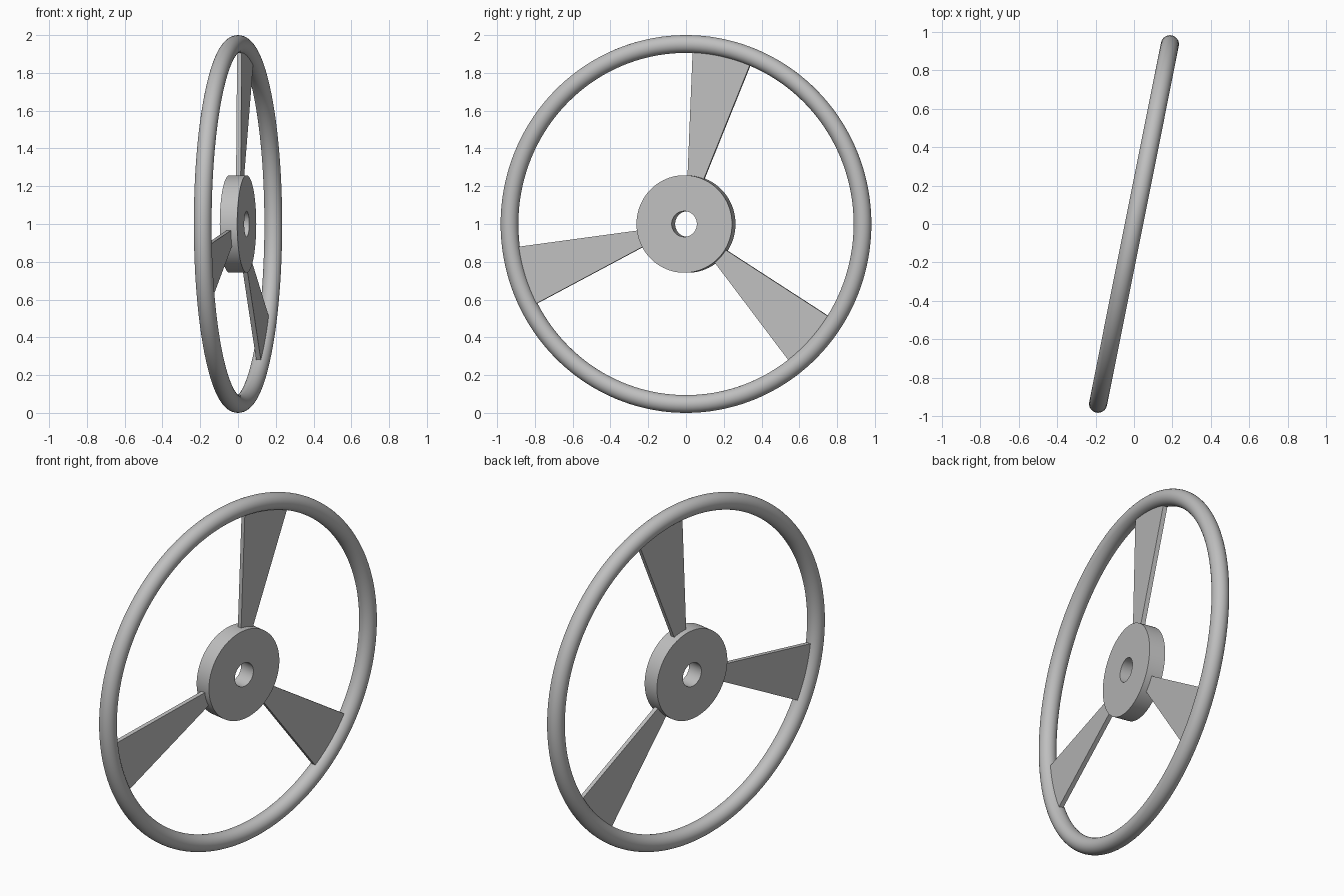
import bpy, bmesh
from math import sin, cos, tau, radians

default = bpy.data.objects.get("Cube")
if default:
    bpy.data.objects.remove(default, do_unlink=True)

# Single plain grey
grey = bpy.data.materials.new("plain grey")
grey.use_nodes = True
grey.diffuse_color = (0.52, 0.52, 0.52, 1)
grey.node_tree.nodes["Principled BSDF"].inputs["Base Color"].default_value = (0.52, 0.52, 0.52, 1)

TILT = radians(11.3)     # turn of the whole wheel about the vertical
RIM_R, TUBE_R = 0.953, 0.047
HUB_R, BORE_R = 0.258, 0.068


def sweep(name, profile, start, end, steps):
    """Sweep a closed (axial, radius) profile about the wheel axis, from upright."""
    closed = abs(end - start - tau) < 1e-6
    bm = bmesh.new()
    rings = []
    for i in range(steps if closed else steps + 1):
        a = start + (end - start) * i / steps
        rings.append([bm.verts.new((x, r * sin(a), r * cos(a))) for x, r in profile])
    n = len(profile)
    for i in range(steps):
        p, q = rings[i], rings[(i + 1) % len(rings)]
        for j in range(n):
            k = (j + 1) % n
            bm.faces.new((p[j], p[k], q[k], q[j]))
    if not closed:
        bm.faces.new(rings[0])
        bm.faces.new(rings[-1])
    bmesh.ops.recalc_face_normals(bm, faces=bm.faces)
    mesh = bpy.data.meshes.new(name)
    bm.to_mesh(mesh)
    bm.free()
    mesh.materials.append(grey)
    obj = bpy.data.objects.new(name, mesh)
    bpy.context.collection.objects.link(obj)
    obj.location.z = 1
    obj.rotation_euler.z = -TILT
    bpy.ops.object.select_all(action='DESELECT')
    obj.select_set(True)
    bpy.context.view_layer.objects.active = obj
    bpy.ops.object.shade_smooth_by_angle(angle=radians(30))
    return obj


def box_profile(half, inner, outer):
    return [(-half, inner), (half, inner), (half, outer), (-half, outer)]


# Round rim
tube = [(TUBE_R * sin(tau * i / 32), RIM_R + TUBE_R * cos(tau * i / 32)) for i in range(32)]
sweep("rim", tube, 0, tau, 144)

# Hub disc with a through bore
sweep("hub", box_profile(TUBE_R, BORE_R, HUB_R), 0, tau, 96)

# Three flat wedge spokes, sunk into hub and rim
for i, label in enumerate(("upper", "rear_lower", "front_lower")):
    first = radians(2.4 + 120 * i)
    sweep(label + "_spoke", box_profile(0.0125, HUB_R - 0.02, RIM_R - 0.02),
          first, first + radians(20), 16)
